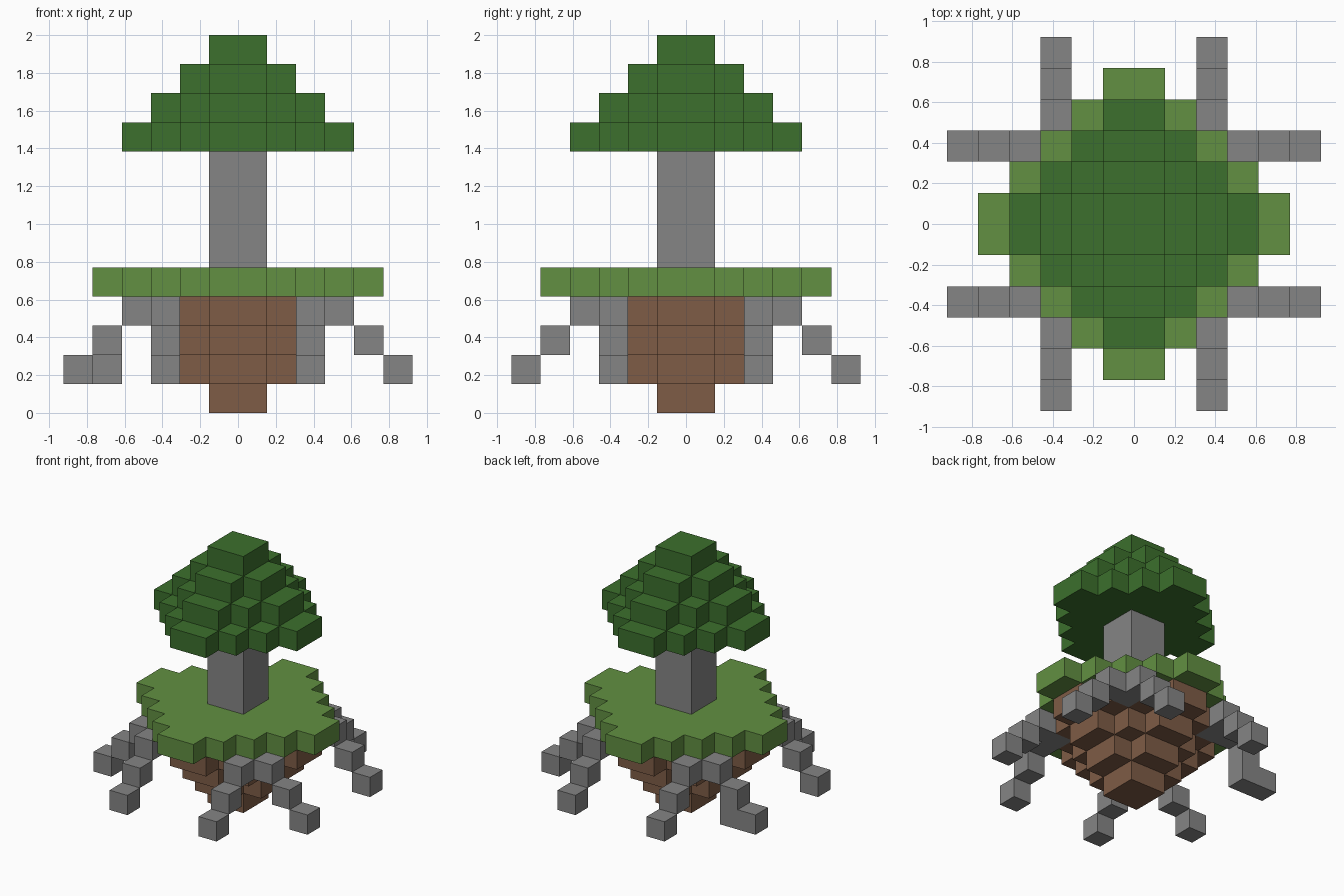
import bpy
import bmesh
from mathutils import Vector

cube = bpy.data.objects.get("Cube")
if cube:
    bpy.data.objects.remove(cube, do_unlink=True)

V = 2 / 13  # block size: the model is 13 blocks tall


def material(name, rgb):
    m = bpy.data.materials.new(name)
    m.use_nodes = True
    m.diffuse_color = (*rgb, 1)
    bsdf = m.node_tree.nodes["Principled BSDF"]
    bsdf.inputs["Base Color"].default_value = (*rgb, 1)
    bsdf.inputs["Roughness"].default_value = 0.9
    return m


leaf = material("leaf green", (0.045, 0.162, 0.026))
grass = material("grass green", (0.122, 0.279, 0.054))
stone = material("stone grey", (0.235, 0.235, 0.235))
earth = material("earth brown", (0.209, 0.107, 0.061))


def ring(i):
    """Distance of a block column from the centre line."""
    return i if i >= 0 else -1 - i


def diamond(size, z):
    """Stepped diamond layer of blocks, 2 * size blocks across."""
    span = range(-size, size)
    return {(i, j, z) for i in span for j in span if ring(i) + ring(j) < size}


def build(name, cells, mat, occupied):
    """Make the outer shell of a group of blocks, skipping covered faces."""
    bm = bmesh.new()
    for cell in sorted(cells):
        centre = Vector(cell) + Vector((0.5, 0.5, 0.5))
        for axis in range(3):
            for side in (-1, 1):
                n = Vector((0, 0, 0))
                n[axis] = side
                if tuple(int(c) for c in Vector(cell) + n) in occupied:
                    continue
                u = Vector((0, 0, 0))
                u[(axis + 1) % 3] = 0.5
                w = n.cross(u)
                mid = centre + n / 2
                corners = (mid - u - w, mid + u - w, mid + u + w, mid - u + w)
                bm.faces.new([bm.verts.new(c * V) for c in corners])
    bmesh.ops.remove_doubles(bm, verts=bm.verts, dist=V / 100)
    mesh = bpy.data.meshes.new(name)
    bm.to_mesh(mesh)
    bm.free()
    mesh.materials.append(mat)
    obj = bpy.data.objects.new(name, mesh)
    bpy.context.collection.objects.link(obj)


# Island: an upside-down stepped pyramid of earth under a grass slab
soil = set().union(*(diamond(z + 1, z) for z in range(4)))
turf = diamond(5, 4)

# Tree: square trunk and stepped pyramid crown
trunk = {(i, j, z) for i in (-1, 0) for j in (-1, 0) for z in range(5, 9)}
crown = set().union(*(diamond(4 - k, 9 + k) for k in range(4)))

parts = [("island_earth", soil, earth), ("island_grass", turf, grass),
         ("tree_trunk", trunk, stone), ("tree_crown", crown, leaf)]

# Stone legs: two stepped arms from a shared root block at each corner
for sx, x_name in ((-1, "right"), (1, "left")):
    for sy, y_name in ((-1, "front"), (1, "back")):
        def place(i, j, z):
            return (i if sx > 0 else -1 - i, j if sy > 0 else -1 - j, z)
        legs = {place(2, 2, 3)}
        for k in range(3):
            legs |= {place(3 + k, 2, 3 - k), place(2, 3 + k, 3 - k)}
        if sx < 0 < sy:  # one leg has an extra foot block
            legs.add(place(4, 2, 1))
        parts.append((f"{y_name}_{x_name}_legs", legs, stone))

occupied = set().union(*(cells for _, cells, _ in parts))
for name, cells, mat in parts:
    build(name, cells, mat, occupied)
